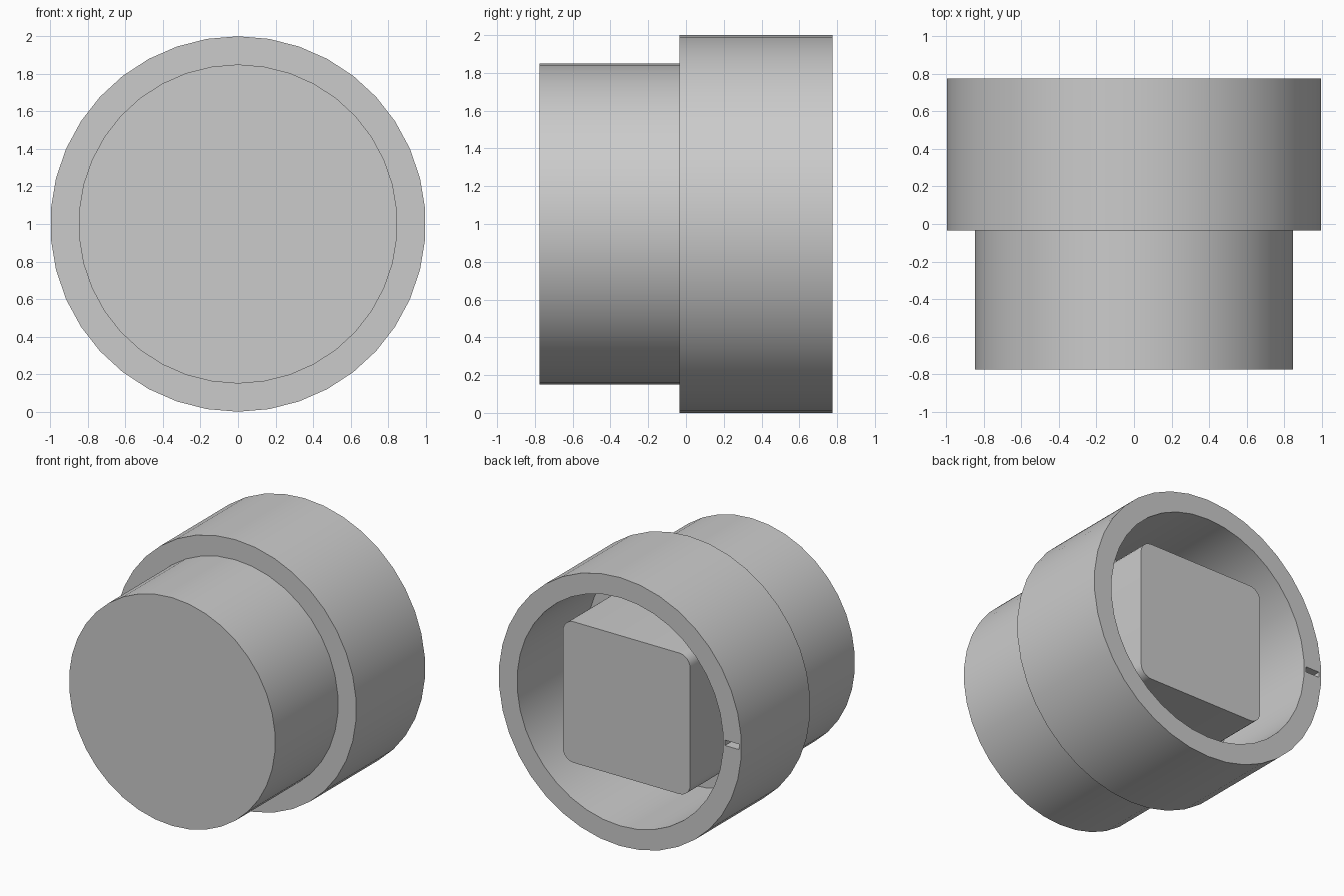
import bpy, bmesh, math
from mathutils import Matrix, Vector

cube = bpy.data.objects.get("Cube")
if cube:
    bpy.data.objects.remove(cube, do_unlink=True)

SIDES = 38
BACK, SHOULDER, FRONT = 0.775, -0.035, -0.775
OUTER, BORE = 1.0, 0.85

grey = bpy.data.materials.new("plain grey")
grey.use_nodes = True
grey.diffuse_color = (0.6, 0.6, 0.6, 1)
grey.node_tree.nodes["Principled BSDF"].inputs["Base Color"].default_value = (0.6, 0.6, 0.6, 1)


def add_object(name, bm):
    bmesh.ops.recalc_face_normals(bm, faces=bm.faces)
    mesh = bpy.data.meshes.new(name)
    bm.to_mesh(mesh)
    bm.free()
    mesh.materials.append(grey)
    obj = bpy.data.objects.new(name, mesh)
    bpy.context.collection.objects.link(obj)
    return obj


def ring(bm, radius, y):
    """Circle of vertices around the y axis, first one at the top."""
    step = 2 * math.pi / SIDES
    return [bm.verts.new((radius * math.sin(i * step), y, 1 + radius * math.cos(i * step)))
            for i in range(SIDES)]


def bridge(bm, a, b):
    for i in range(SIDES):
        j = (i + 1) % SIDES
        bm.faces.new((a[i], a[j], b[j], b[i]))


def box(bm, low, high):
    low, high = Vector(low), Vector(high)
    size = Matrix.Diagonal((high - low).to_4d())
    bmesh.ops.create_cube(bm, size=1, matrix=Matrix.Translation((low + high) / 2) @ size)


def smooth(obj):
    bpy.ops.object.select_all(action="DESELECT")
    obj.select_set(True)
    bpy.context.view_layer.objects.active = obj
    bpy.ops.object.shade_smooth_by_angle(angle=math.radians(30))


# Wide open collar at the back
bm = bmesh.new()
loops = [ring(bm, r, y) for r, y in
         ((OUTER, SHOULDER), (OUTER, BACK), (BORE, BACK), (BORE, SHOULDER))]
for k in range(4):
    bridge(bm, loops[k], loops[(k + 1) % 4])
collar = add_object("collar", bm)

# Narrow slot sunk into the collar rim
bm = bmesh.new()
box(bm, (-0.98, BACK - 0.2, 0.98), (-0.865, BACK + 0.1, 1.02))
cutter = add_object("slot_cutter", bm)
cutter.hide_render = True
cutter.hide_set(True)
cut = collar.modifiers.new("rim slot", "BOOLEAN")
cut.operation = "DIFFERENCE"
cut.solver = "EXACT"
cut.object = cutter
bpy.context.view_layer.objects.active = collar
bpy.ops.object.modifier_apply(modifier=cut.name)
bpy.data.objects.remove(cutter, do_unlink=True)

# Solid front plug, which also closes the bottom of the bore
bm = bmesh.new()
ends = [ring(bm, BORE, FRONT), ring(bm, BORE, SHOULDER)]
bridge(bm, *ends)
for end in ends:
    bm.faces.new(end)
plug = add_object("front_plug", bm)

# Square boss with rounded corners inside the bore
bm = bmesh.new()
half = 0.525
box(bm, (-half, SHOULDER - 0.005, 1 - half), (half, 0.70, 1 + half))
long_edges = [e for e in bm.edges if abs(e.verts[0].co.y - e.verts[1].co.y) > 0.1]
bmesh.ops.bevel(bm, geom=long_edges, offset=0.09, offset_type="OFFSET",
                segments=6, profile=0.5, affect="EDGES")
boss = add_object("square_boss", bm)

for part in (collar, plug, boss):
    smooth(part)
